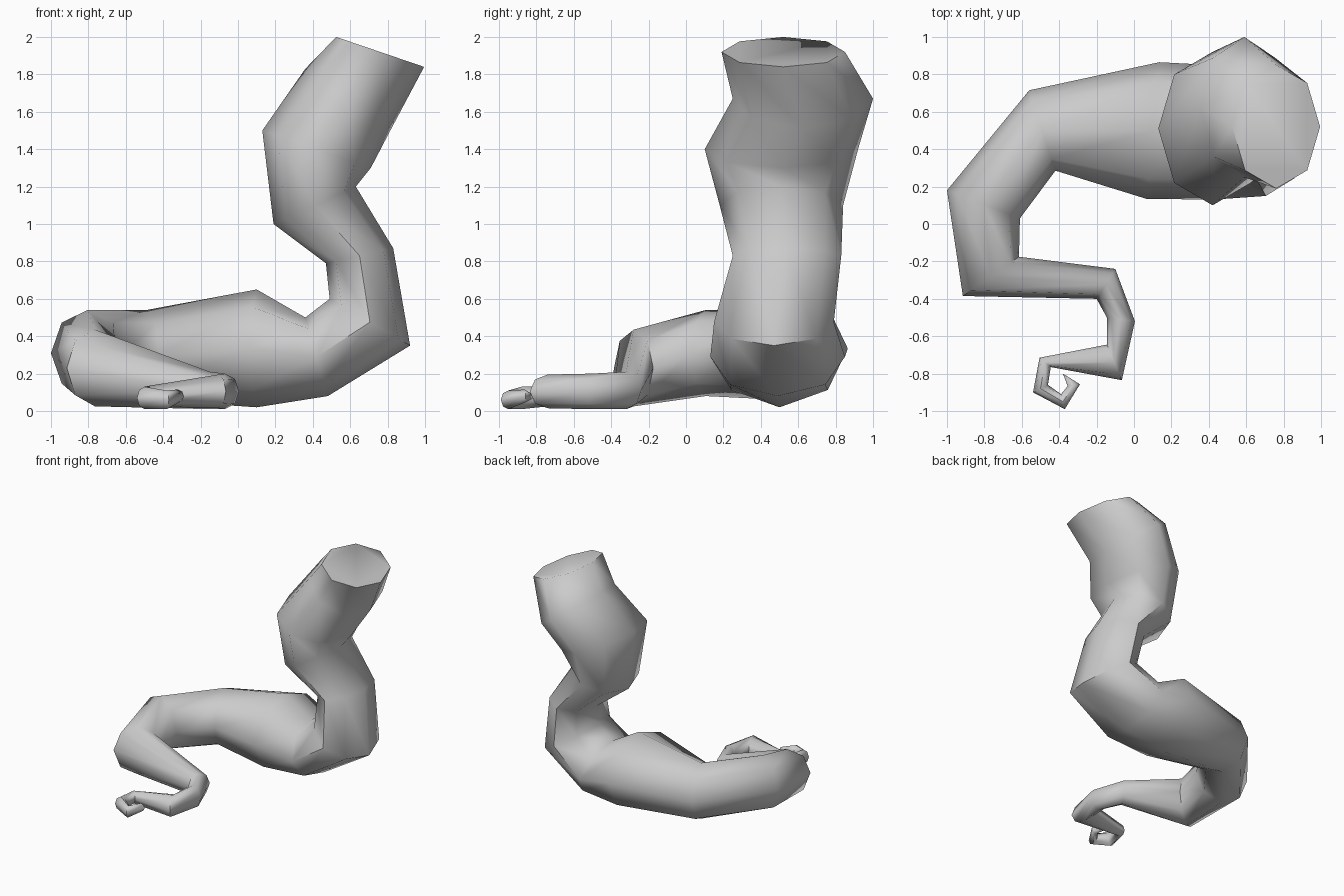
import bpy, bmesh, math
from mathutils import Vector

SIDES = 8

default_cube = bpy.data.objects.get("Cube")
if default_cube:
    bpy.data.objects.remove(default_cube, do_unlink=True)


def flat_material(name, colour):
    material = bpy.data.materials.new(name)
    material.use_nodes = True
    material.diffuse_color = colour
    material.node_tree.nodes["Principled BSDF"].inputs["Base Color"].default_value = colour
    return material


def add_ring(bm, center, under, side):
    """Elliptical ring: under is its (x, z) half axis, side its (x, y) half axis."""
    c = Vector(center)
    a = Vector((under[0], 0, under[1]))
    b = Vector((side[0], side[1], 0))
    angles = [math.tau * i / SIDES for i in range(SIDES)]
    return [bm.verts.new(c + a * math.cos(t) + b * math.sin(t)) for t in angles]


def bridge(bm, first, second):
    for i in range(SIDES):
        j = (i + 1) % SIDES
        bm.faces.new((first[i], first[j], second[j], second[i]))


# Upright base of the tentacle, from the cut end down to the first bend
base_rings = [
    ((.76, .52, 1.92), (.235, -.08), (0, .33)),
    ((.59, .625, 1.67), (.23, -.16), (0, .375)),
    ((.42, .51, 1.4), (.29, -.1), (0, .41)),
    ((.41, .51, 1.1), (.22, .1), (0, .33)),
    ((.65, .54, .83), (.18, .04), (0, .29)),
    ((.705, .47, .475), (.215, -.125), (0, .32)),
    ((.42, .49, .29), (.06, -.21), (0, .36)),
]

# Lying part that winds towards the tip; its under axis points straight down
lying_rings = [
    ((.1, .5, .335), .315, (.035, .365)),
    ((-.49, .5, .3), .24, (-.07, .215)),
    ((-.805, .105, .31), .23, (-.195, .075)),
    ((-.765, -.28, .23), .205, (-.15, -.105)),
    ((-.15, -.32, .11), .1, (-.05, -.08)),
    ((-.07, -.51, .105), .095, (-.075, .01)),
    ((-.105, -.74, .105), .09, (-.04, .095)),
    ((-.475, -.74, .08), .055, (-.03, .025)),
    ((-.5, -.88, .07), .06, (-.04, -.02)),
    ((-.38, -.95, .06), .05, (.01, -.04)),
    ((-.322, -.862, .08), .035, (.033, .005)),
]
tip_point = (-.38, -.8, .075)

bm = bmesh.new()
rings = [add_ring(bm, c, under, side) for c, under, side in base_rings]
rings += [add_ring(bm, c, (0, -depth), side) for c, depth, side in lying_rings]
for first, second in zip(rings, rings[1:]):
    bridge(bm, first, second)

# Flat cut end and pointed tip
bm.faces.new(rings[0])
tip = bm.verts.new(tip_point)
for i in range(SIDES):
    bm.faces.new((rings[-1][i], rings[-1][(i + 1) % SIDES], tip))
bmesh.ops.recalc_face_normals(bm, faces=bm.faces)

mesh = bpy.data.meshes.new("tentacle")
bm.to_mesh(mesh)
bm.free()
mesh.materials.append(flat_material("pale_grey", (.6, .6, .6, 1)))
tentacle = bpy.data.objects.new("tentacle", mesh)
bpy.context.collection.objects.link(tentacle)

# Smooth skin with a crisp rim around the cut end
bpy.ops.object.select_all(action="DESELECT")
tentacle.select_set(True)
bpy.context.view_layer.objects.active = tentacle
bpy.ops.object.shade_smooth_by_angle(angle=math.radians(62))
